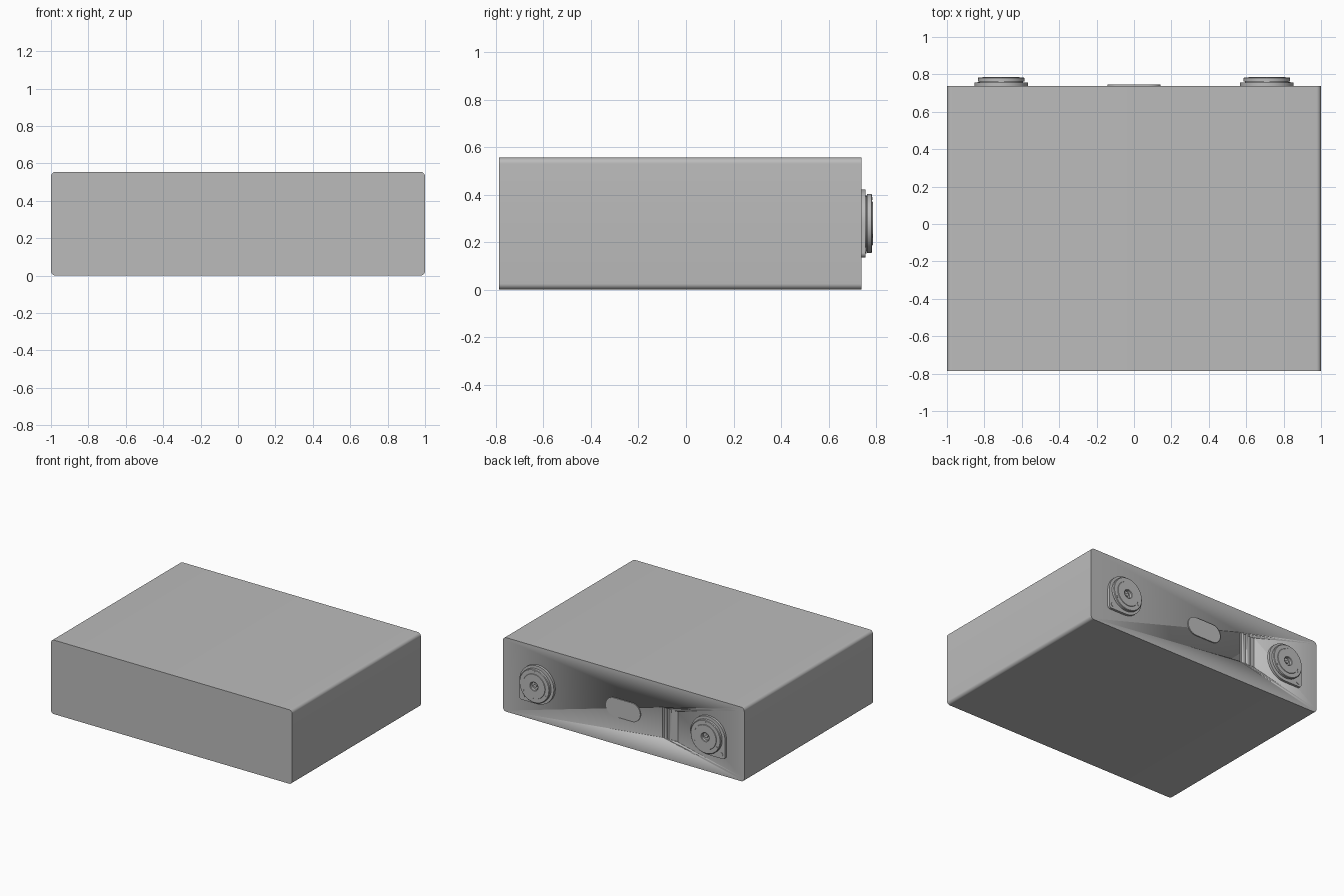
import bpy, bmesh, math
from mathutils import Matrix, Vector

if "Cube" in bpy.data.objects:
    bpy.data.objects.remove(bpy.data.objects["Cube"], do_unlink=True)

grey = bpy.data.materials.new("plain grey")
grey.use_nodes = True
grey.diffuse_color = (0.5, 0.5, 0.5, 1)
grey.node_tree.nodes["Principled BSDF"].inputs["Base Color"].default_value = (0.5, 0.5, 0.5, 1)

HEIGHT, MID = 0.555, 0.278
FRONT, BACK = -0.787, 0.738


def finish(name, bm):
    bmesh.ops.recalc_face_normals(bm, faces=bm.faces)
    mesh = bpy.data.meshes.new(name)
    bm.to_mesh(mesh)
    bm.free()
    mesh.materials.append(grey)
    obj = bpy.data.objects.new(name, mesh)
    bpy.context.collection.objects.link(obj)
    bpy.ops.object.select_all(action="DESELECT")
    obj.select_set(True)
    bpy.context.view_layer.objects.active = obj
    bpy.ops.object.shade_smooth_by_angle(angle=math.radians(35))
    return obj


def prism(name, outline, y0, y1):
    """Extrude an outline of (x, z) points along y."""
    bm = bmesh.new()
    face = bm.faces.new([bm.verts.new((x, y0, z)) for x, z in outline])
    new = bmesh.ops.extrude_face_region(bm, geom=[face])["geom"]
    verts = [v for v in new if isinstance(v, bmesh.types.BMVert)]
    bmesh.ops.translate(bm, verts=verts, vec=(0, y1 - y0, 0))
    return finish(name, bm)


def rounded(cx, cz, w, h, radii, steps=8):
    """Rectangle with corner radii ordered ++, -+, --, +-."""
    points = []
    signs = ((1, 1), (-1, 1), (-1, -1), (1, -1))
    for i, ((sx, sz), r) in enumerate(zip(signs, radii)):
        for k in range(steps + 1):
            a = (i + k / steps) * math.pi / 2
            p = (round(cx + sx * (w / 2 - r) + r * math.cos(a), 5),
                 round(cz + sz * (h / 2 - r) + r * math.sin(a), 5))
            if p not in points:
                points.append(p)
    return points


def lathe(name, profile, cx, cz, steps=48):
    """Spin (radius, y) points about an axis along y."""
    bm = bmesh.new()
    verts = [bm.verts.new((cx + r, y, cz)) for r, y in profile]
    edges = [bm.edges.new(pair) for pair in zip(verts, verts[1:])]
    bmesh.ops.spin(bm, geom=verts + edges, cent=(cx, 0, cz), axis=(0, 1, 0),
                   angle=2 * math.pi, steps=steps, use_duplicate=False)
    bmesh.ops.remove_doubles(bm, verts=bm.verts, dist=0.0001)
    return finish(name, bm)


# Housing, rounded along its four long edges
housing = prism("housing", rounded(0, HEIGHT / 2, 2, HEIGHT, [0.025] * 4), FRONT, BACK)

# Row of shallow vertical slots in the back
for i in range(4):
    cutter = prism("slot_cutter", rounded(-0.33 - i * 0.037, 0.267, 0.018, 0.23, [0.003] * 4, 2),
                   BACK - 0.005, BACK + 0.02)
    cut = housing.modifiers.new("slot", "BOOLEAN")
    cut.operation, cut.solver, cut.object = "DIFFERENCE", "EXACT", cutter
    bpy.context.view_layer.objects.active = housing
    bpy.ops.object.modifier_apply(modifier=cut.name)
    bpy.data.objects.remove(cutter, do_unlink=True)

# Raised oval plate at the centre of the back
prism("oval_plate", rounded(0, MID, 0.285, 0.138, [0.069] * 4, 10), BACK - 0.005, BACK + 0.007)

# Matching round connectors, each with one square flange corner
for side, label in ((1, "left"), (-1, "right")):
    cx = 0.71 * side
    r, tip = 0.143, 0.02
    radii = (r, r, r, tip) if side > 0 else (r, r, tip, r)
    prism(label + "_flange", rounded(cx, MID, 2 * r, 2 * r, radii, 12), BACK - 0.005, 0.756)
    lathe(label + "_connector",
          [(0, 0.75), (0.117, 0.75), (0.117, 0.761), (0.125, 0.763), (0.125, 0.78),
           (0.121, 0.784), (0.092, 0.784), (0.09, 0.787), (0.034, 0.787),
           (0.03, 0.784), (0.03, 0.765), (0, 0.765)], cx, MID)
    lathe(label + "_contact_pin", [(0, 0.76), (0.012, 0.76), (0.012, 0.776), (0, 0.78)], cx, MID, 16)
    # Screw in the square corner
    lathe(label + "_flange_screw", [(0, 0.752), (0.015, 0.752), (0.015, 0.759), (0, 0.759)],
          cx + side * 0.112, MID - 0.112, 16)
    # Small keys around the rim
    for k in range(3):
        a = math.pi / 2 + k * math.tau / 3
        lathe(label + "_rim_key", [(0, 0.78), (0.007, 0.78), (0.007, 0.786), (0, 0.786)],
              cx + 0.106 * math.cos(a), MID + 0.106 * math.sin(a), 10)
